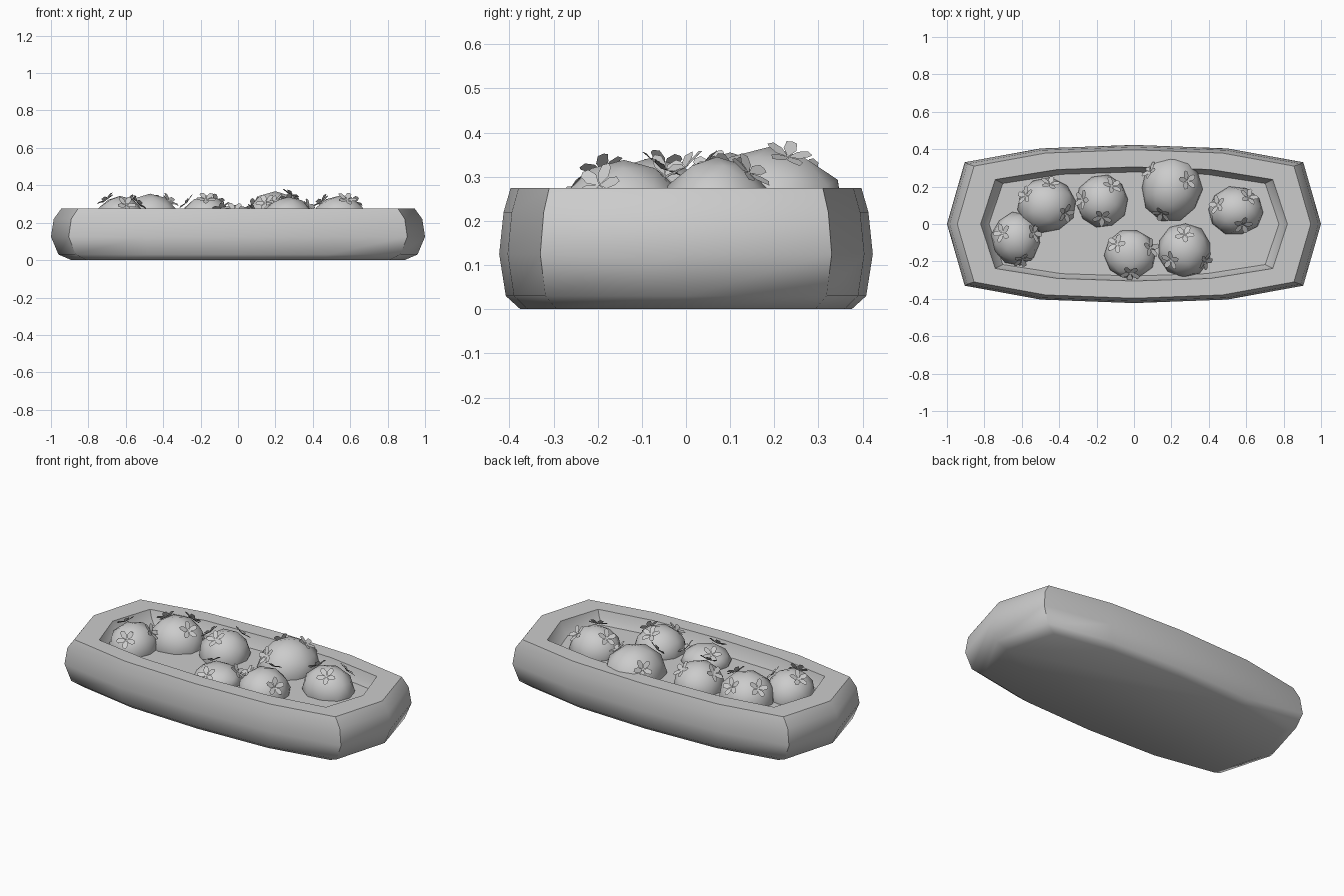
import bpy, bmesh, math, random
from mathutils import Vector, Matrix

if "Cube" in bpy.data.objects:
    bpy.data.objects.remove(bpy.data.objects["Cube"])

random.seed(4)


def make_object(name, bm, angle=None):
    me = bpy.data.meshes.new(name)
    bmesh.ops.recalc_face_normals(bm, faces=bm.faces)
    bm.to_mesh(me)
    bm.free()
    ob = bpy.data.objects.new(name, me)
    bpy.context.collection.objects.link(ob)
    if angle:
        bpy.ops.object.select_all(action='DESELECT')
        ob.select_set(True)
        bpy.context.view_layer.objects.active = ob
        bpy.ops.object.shade_smooth_by_angle(angle=math.radians(angle))
    return ob


# twelve-sided outline, mirrored from one quarter, in unit half-sizes
QUARTER = [(1, 0), (0.905, 0.78), (0.5, 0.955), (0, 1)]
upper = QUARTER + [(-x, y) for x, y in QUARTER[-2::-1]]
OUTLINE = upper + [(x, -y) for x, y in upper[-2:0:-1]]


def loft(name, rings, angle):
    bm = bmesh.new()
    loops = [[bm.verts.new((u * hx, v * hy, z)) for u, v in OUTLINE]
             for hx, hy, z in rings]
    n = len(OUTLINE)
    for a, b in zip(loops, loops[1:]):
        for i in range(n):
            j = (i + 1) % n
            bm.faces.new((a[i], a[j], b[j], b[i]))
    bm.faces.new(loops[0][::-1])
    bm.faces.new(loops[-1])
    return make_object(name, bm, angle)


# planter trough: outer wall, rim, inner wall and soil floor
loft("planter_trough", [
    (0.89, 0.375, 0), (0.96, 0.408, 0.03), (1.0, 0.423, 0.125),
    (0.985, 0.413, 0.22), (0.945, 0.397, 0.275), (0.82, 0.305, 0.275),
    (0.805, 0.295, 0.235), (0.775, 0.278, 0.2)], 50)

CENTRE_Z = 0.21


# round cactus body: slightly irregular low-poly ball
def cactus(name, x, y, rx, ry, rz):
    bm = bmesh.new()
    bmesh.ops.create_icosphere(bm, subdivisions=2, radius=1)
    bmesh.ops.rotate(bm, verts=bm.verts,
                     matrix=Matrix.Rotation(random.uniform(0, 6), 3, 'Z'))
    for v in bm.verts:
        k = random.uniform(0.98, 1.05)
        v.co = Vector((x + v.co.x * rx * k, y + v.co.y * ry * k,
                       CENTRE_Z + v.co.z * rz))
    make_object(name, bm, 60)


# five-petal flower lying on the cactus surface
def flower(name, pos, normal):
    bm = bmesh.new()
    rot = normal.to_track_quat('Z', 'Y').to_matrix().to_4x4()
    place = Matrix.Translation(pos) @ rot @ Matrix.Rotation(random.uniform(0, 6), 4, 'Z')
    petal = [(0, 0, 0), (0.024, -0.015, 0.006), (0.046, -0.012, 0.012),
             (0.055, 0, 0.010), (0.046, 0.012, 0.012), (0.024, 0.015, 0.006)]
    for i in range(5):
        m = place @ Matrix.Rotation(i * math.tau / 5, 4, 'Z')
        bm.faces.new([bm.verts.new(m @ Vector(p)) for p in petal])
    make_object(name, bm)


# cactus centre, radii and the flower positions seen from above
CACTI = [
    ((-0.63, -0.08, 0.13, 0.14, 0.133), [(-0.70, -0.05), (-0.60, -0.185), (-0.54, -0.05)]),
    ((-0.47, 0.10, 0.155, 0.145, 0.145), [(-0.575, 0.15), (-0.37, 0.06), (-0.45, 0.21)]),
    ((-0.17, 0.12, 0.138, 0.14, 0.135), [(-0.27, 0.13), (-0.12, 0.20), (-0.17, 0.04)]),
    ((0.20, 0.19, 0.16, 0.175, 0.158), [(0.09, 0.28), (0.28, 0.23), (0.15, 0.06)]),
    ((0.545, 0.07, 0.148, 0.128, 0.135), [(0.45, 0.10), (0.61, 0.14), (0.58, 0.0)]),
    ((-0.02, -0.16, 0.135, 0.13, 0.085), [(-0.09, -0.11), (0.085, -0.13), (-0.02, -0.26)]),
    ((0.27, -0.14, 0.14, 0.142, 0.128), [(0.27, -0.06), (0.20, -0.19), (0.375, -0.195)]),
]
for n, ((x, y, rx, ry, rz), blooms) in enumerate(CACTI, 1):
    cactus(f"cactus_{n}", x, y, rx, ry, rz)
    for k, (fx, fy) in enumerate(blooms, 1):
        u, v = (fx - x) / rx, (fy - y) / ry
        w = math.sqrt(max(0.05, 1 - u * u - v * v))
        nrm = Vector((u / rx, v / ry, w / rz)).normalized()
        flower(f"flower_{n}_{k}", Vector((fx, fy, CENTRE_Z + w * rz)) + nrm * 0.004, nrm)
